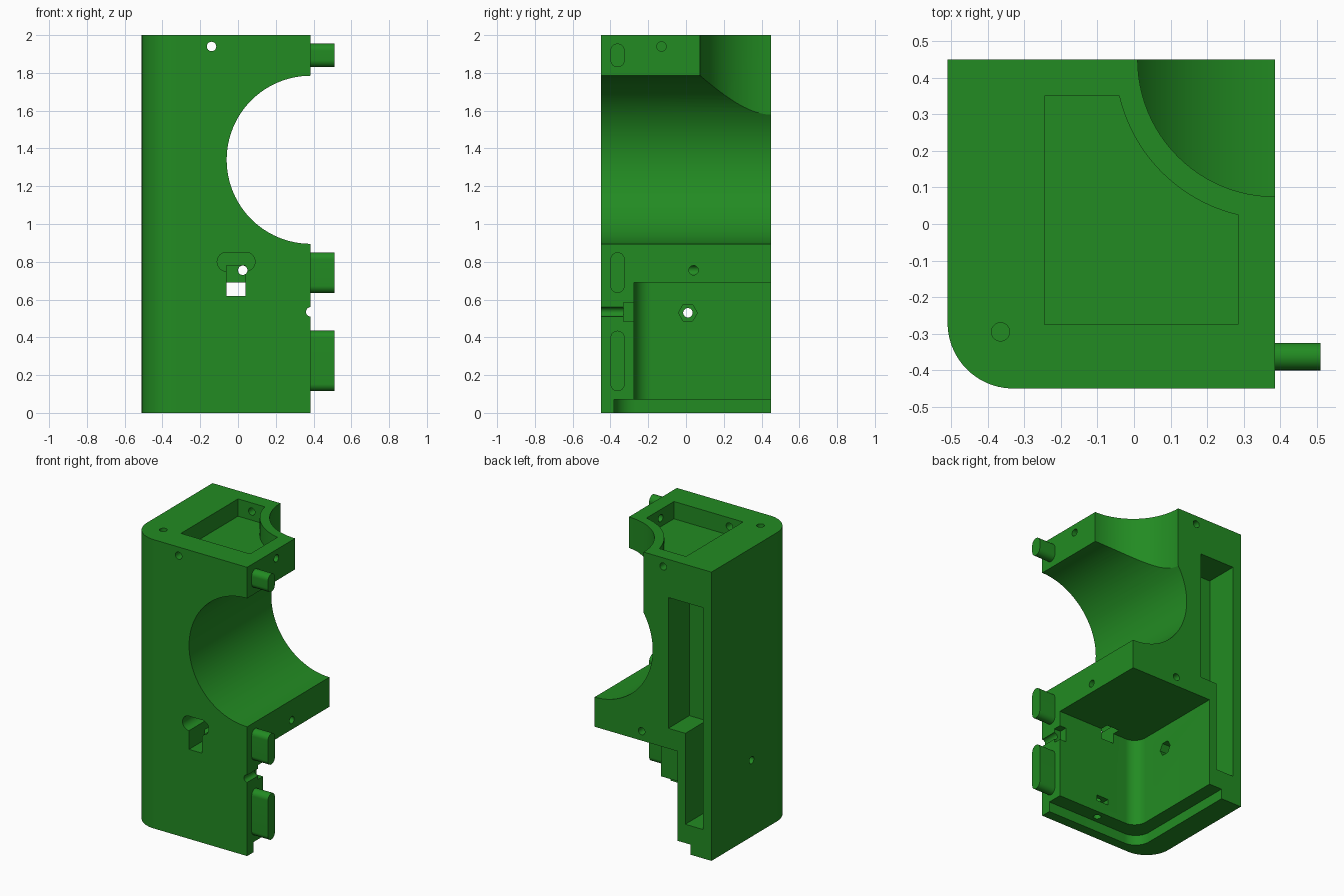
import bpy, bmesh, math

if "Cube" in bpy.data.objects:
    bpy.data.objects.remove(bpy.data.objects["Cube"])

green = bpy.data.materials.new("forest green")
green.diffuse_color = (0.016, 0.258, 0.016, 1)
green.use_nodes = True
green.node_tree.nodes["Principled BSDF"].inputs["Base Color"].default_value = green.diffuse_color


def rect(u0, v0, u1, v1, bl=0, br=0, tr=0, tl=0):
    """Rectangle outline with an optional radius on each corner."""
    pts = []
    for u, v, su, sv, r, a in ((u0, v0, 1, 1, bl, 180), (u1, v0, -1, 1, br, 270),
                               (u1, v1, -1, -1, tr, 0), (u0, v1, 1, -1, tl, 90)):
        n = 14 if r else 0
        for i in range(n + 1):
            t = math.radians(a + 90 * i / max(n, 1))
            pts.append((u + su * r + r * math.cos(t), v + sv * r + r * math.sin(t)))
    # drop repeated points where two arcs meet
    return [p for i, p in enumerate(pts) if math.dist(p, pts[i - 1]) > 1e-5]


def circle(u, v, r, n=32):
    return [(u + r * math.cos(math.tau * i / n), v + r * math.sin(math.tau * i / n))
            for i in range(n)]


def prism(name, pts, axis, lo, hi):
    """Extrude an outline along an axis."""
    place = {"x": lambda u, v, w: (w, u, v),
             "y": lambda u, v, w: (u, w, v),
             "z": lambda u, v, w: (u, v, w)}[axis]
    bm = bmesh.new()
    a = [bm.verts.new(place(u, v, lo)) for u, v in pts]
    b = [bm.verts.new(place(u, v, hi)) for u, v in pts]
    bm.faces.new(a)
    bm.faces.new(b)
    for i in range(len(pts)):
        bm.faces.new((a[i - 1], a[i], b[i], b[i - 1]))
    bmesh.ops.recalc_face_normals(bm, faces=bm.faces)
    me = bpy.data.meshes.new(name)
    bm.to_mesh(me)
    bm.free()
    me.materials.append(green)
    ob = bpy.data.objects.new(name, me)
    bpy.context.collection.objects.link(ob)
    return ob


def smooth(ob):
    bpy.ops.object.select_all(action="DESELECT")
    ob.select_set(True)
    bpy.context.view_layer.objects.active = ob
    bpy.ops.object.shade_smooth_by_angle(angle=math.radians(30))


# Main block with one rounded vertical corner
body = prism("housing_body", rect(-0.51, -0.45, 0.385, 0.45, bl=0.18), "z", 0, 2)


def cut(pts, axis, lo, hi):
    tool = prism("cutter", pts, axis, lo, hi)
    tool.hide_render = True
    mod = body.modifiers.new("cut", "BOOLEAN")
    mod.operation = "DIFFERENCE"
    mod.solver = "EXACT"
    mod.object = tool
    bpy.context.view_layer.objects.active = body
    bpy.ops.object.modifier_apply(modifier=mod.name)
    bpy.data.objects.remove(tool)


# Large cross bore and quarter-round corner at the top
cut(circle(0.385, 1.34, 0.445, 96), "y", -0.6, 0.6)
cut(circle(0.385, 0.45, 0.375, 96), "z", 1.34, 2.1)

# Top pocket following the quarter-round corner
arc = []
for i in range(21):
    t = math.radians(193.2 + 63.6 * i / 20)
    arc.append((0.385 + 0.437 * math.cos(t), 0.45 + 0.437 * math.sin(t)))
cut([(-0.245, 0.35)] + arc + [(0.285, -0.275), (-0.245, -0.275)], "z", 1.88, 2.1)

# Lower chamber, open right, back and below, with a wider lip
cut(rect(-0.25, -0.275, 0.6, 0.6, bl=0.09), "z", -0.1, 0.69)
cut(rect(-0.35, -0.38, 0.6, 0.6, bl=0.11), "z", -0.1, 0.07)

# Stepped channel in the back
cut([(-0.445, 0.2), (-0.31, 0.2), (-0.31, 0.83), (-0.18, 0.83),
     (-0.18, 1.736), (-0.445, 1.736)], "y", 0.22, 0.6)

# Keyed opening in the front wall
cut(rect(-0.06, 0.62, 0.04, 0.78), "y", -0.6, -0.22)
cut(rect(-0.11, 0.75, 0.09, 0.85, 0.049, 0.049, 0.049, 0.049), "y", -0.6, -0.275)

# Screw holes
for u, v, axis, lo, hi in ((-0.14, 1.94, "y", -0.6, 0.6),
                           (0.025, 0.755, "y", -0.6, 0.6),
                           (0.385, 0.535, "y", -0.6, -0.2),
                           (-0.13, 1.94, "x", 0.2, 0.6),
                           (0.04, 0.755, "x", 0.03, 0.6),
                           (0.01, 0.53, "x", -0.7, 0.0),
                           (-0.365, -0.295, "z", 1.7, 2.1),
                           (0.03, -0.33, "z", 0.0, 0.25)):
    cut(circle(u, v, 0.025, 24), axis, lo, hi)

# Nut traps
cut(circle(0.01, 0.53, 0.05, 6), "x", -0.31, -0.2)
cut(rect(0.335, 0.485, 0.5, 0.585), "y", -0.33, -0.2)
cut(rect(-0.015, 0.15, 0.075, 0.19), "y", -0.37, -0.2)
smooth(body)

# Rounded locating pegs on the right face
for name, z0, z1 in (("lower_peg", 0.115, 0.435), ("middle_peg", 0.635, 0.85),
                     ("upper_peg", 1.83, 1.955)):
    r = 0.0375
    smooth(prism(name, rect(-0.4, z0, -0.325, z1, r, r, r, r), "x", 0.385, 0.51))
